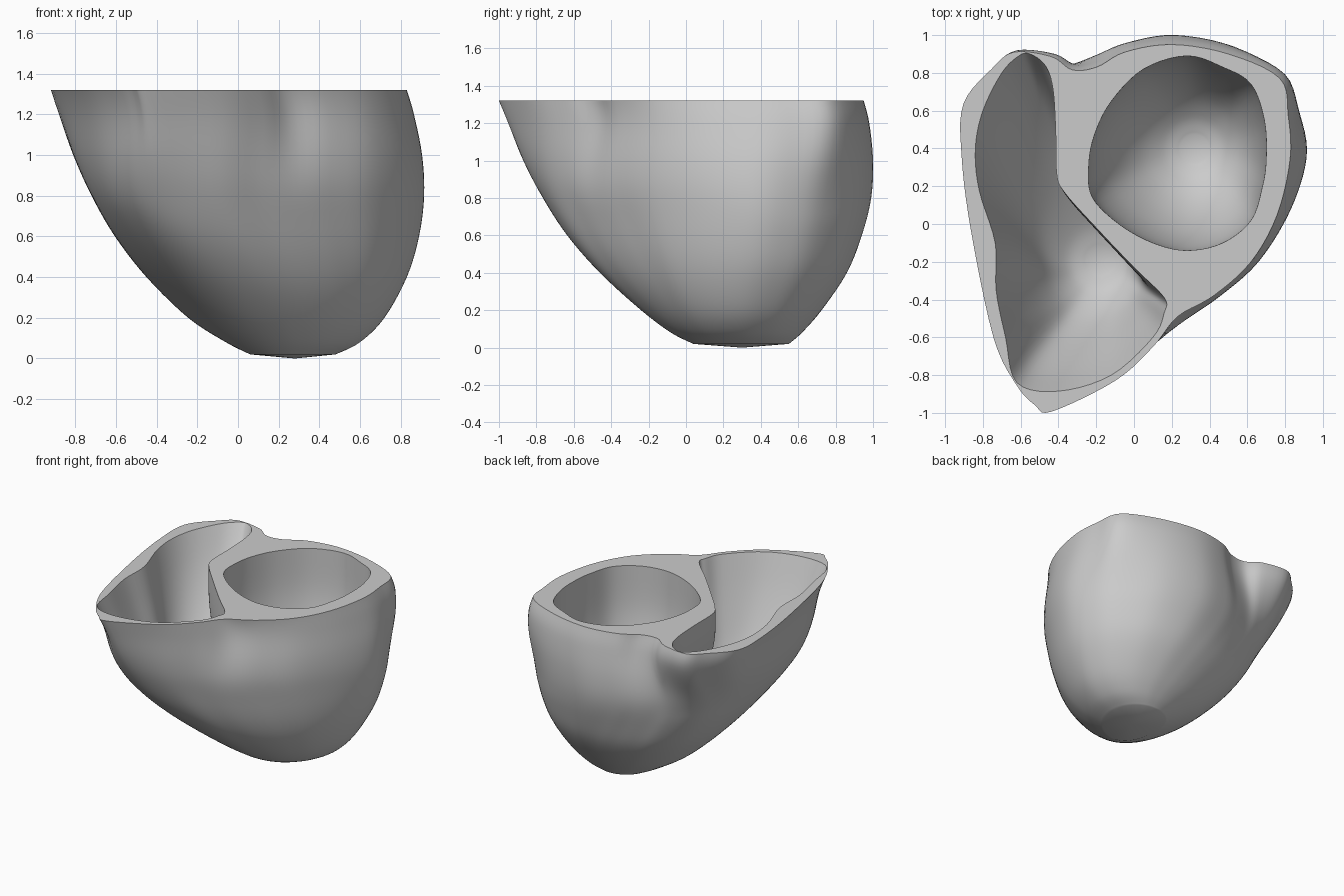
import bpy
import bmesh
from math import cos, sin, radians, tau
from mathutils import Vector

if "Cube" in bpy.data.objects:
    bpy.data.objects.remove(bpy.data.objects["Cube"])

TOP = 1.32

# Outer outline at the cut, and lower down where the body is fullest
RIM = [(.83, .35), (.82, .58), (.775, .78), (.5, .91), (.2, .96), (-.05, .92),
       (-.2, .84), (-.33, .825), (-.44, .895), (-.64, .92), (-.76, .83), (-.91, .645),
       (-.92, .37), (-.87, -.03), (-.75, -.6), (-.63, -.85), (-.53, -.96), (-.44, -.995),
       (-.1, -.83), (.1, -.65), (.23, -.49), (.42, -.38), (.62, -.2), (.76, .05)]
BELLY = [(.915, .35), (.88, .56), (.775, .74), (.53, .92), (.22, .99), (-.03, .95),
         (-.19, .89), (-.32, .83), (-.43, .78), (-.54, .7), (-.62, .6), (-.68, .44),
         (-.7, .22), (-.69, -.05), (-.645, -.35), (-.58, -.57), (-.47, -.71), (-.31, -.755),
         (-.08, -.71), (.12, -.6), (.28, -.5), (.46, -.37), (.66, -.19), (.83, .08)]

# Body extents by height: z, min x, max x, min y, max y
EXTENTS = [(TOP, -.92, .83, -1, .95), (1.2, -.88, .865, -.95, .98),
           (1, -.81, .905, -.87, 1), (.8, -.72, .915, -.765, .99),
           (.6, -.605, .89, -.635, .94), (.4, -.45, .83, -.46, .86),
           (.2, -.245, .72, -.24, .725), (.08, -.06, .6, -.08, .62),
           (.02, .06, .48, .04, .55)]

# Chamber mouths
ROUND_MOUTH = [(.7, .35), (.69, .55), (.62, .74), (.47, .83), (.28, .89), (.05, .82),
               (-.12, .65), (-.21, .47), (-.24, .3), (-.22, .14), (-.08, 0),
               (.1, -.1), (.28, -.14), (.47, -.1), (.62, .02), (.68, .2)]
LONG_MOUTH = [(-.55, .9), (-.47, .84), (-.43, .72), (-.415, .5), (-.41, .27), (-.37, .17),
              (-.2, -.02), (0, -.23), (.16, -.39), (.16, -.47), (.1, -.6), (-.12, -.8),
              (-.4, -.885), (-.62, -.84), (-.68, -.6), (-.73, -.35), (-.735, -.1),
              (-.82, .18), (-.84, .4), (-.8, .6), (-.7, .8), (-.61, .89)]

# Chamber depth profiles: z, scale of the mouth
ROUND_DEPTH = [(TOP, 1), (1, .98), (.75, .89), (.55, .74), (.4, .55), (.3, .33), (.26, .15)]
LONG_DEPTH = [(TOP, 1), (1.1, .87), (.9, .73), (.7, .57), (.55, .42), (.44, .25), (.4, .1)]


def spline(points, steps, closed):
    """Smooth curve through points of any dimension."""
    pts = [Vector(p) for p in points]
    n = len(pts)
    pick = (lambda i: pts[i % n]) if closed else (lambda i: pts[max(0, min(n - 1, i))])
    out = []
    for i in range(n if closed else n - 1):
        a, b, c, d = (pick(i + k) for k in (-1, 0, 1, 2))
        for s in range(steps):
            t = s / steps
            out.append(b + (c - a) * (t / 2)
                       + (a * 2 - b * 5 + c * 4 - d) * (t * t / 2)
                       + (b * 3 - a - c * 3 + d) * (t ** 3 / 2))
    if not closed:
        out.append(pts[-1])
    return out


def ease(t):
    t = min(1, max(0, t))
    return t * t * (3 - 2 * t)


def circle(n, radius, centre, start=0, turn=1):
    """Evenly spaced points; turn is 1 or -1 for the winding."""
    angles = [radians(start) + turn * tau * i / n for i in range(n)]
    return [Vector(centre) + Vector((cos(a), sin(a))) * radius for a in angles]


def unit_box(points):
    """Rescale an outline to fill the unit square."""
    lo = [min(p[k] for p in points) for k in (0, 1)]
    hi = [max(p[k] for p in points) for k in (0, 1)]
    return [Vector([(p[k] - lo[k]) / (hi[k] - lo[k]) for k in (0, 1)]) for p in points]


def loft(bm, rings, tip):
    """Skin stacked rings, close them at the tip, return the mouth edges."""
    rows = [[bm.verts.new(p) for p in ring] for ring in rings]
    n = len(rows[0])
    for upper, lower in zip(rows, rows[1:]):
        for i in range(n):
            j = (i + 1) % n
            bm.faces.new((upper[i], upper[j], lower[j], lower[i]))
    end = bm.verts.new(tip)
    for i in range(n):
        bm.faces.new((rows[-1][i], rows[-1][(i + 1) % n], end))
    return [bm.edges.get((rows[0][i], rows[0][(i + 1) % n])) for i in range(n)]


def body_rings():
    """Cut outline easing into the belly, then into a rounder tip."""
    rim = unit_box(spline(RIM, 5, True))
    belly = unit_box(spline(BELLY, 5, True))
    tip = circle(len(rim), .5, (.5, .5))
    for z, x0, x1, y0, y1 in spline(EXTENTS, 5, False):
        t, u = ease((TOP - z) / .6), .6 * ease((.8 - z) / .8)
        shape = unit_box([a.lerp(b, t).lerp(c, u) for a, b, c in zip(rim, belly, tip)])
        yield [(x0 + p.x * (x1 - x0), y0 + p.y * (y1 - y0), z) for p in shape]


def chamber_rings(mouth, depth, centre, start, turn):
    """Mouth outline shrinking downwards into a round bowl."""
    outline = spline(mouth, 5, True)
    c = Vector(centre)
    radius = sum((p - c).length for p in outline) / len(outline)
    bowl = circle(len(outline), radius, centre, start, turn)
    floor = depth[-1][0]
    for z, scale in spline(depth, 5, False):
        t = ((TOP - z) / (TOP - floor)) ** 3
        yield [(*(c + (p.lerp(q, t) - c) * scale), z) for p, q in zip(outline, bowl)]


# Outer body and the two hollow chambers
bm = bmesh.new()
edges = loft(bm, body_rings(), (.28, .3, 0))
edges += loft(bm, chamber_rings(ROUND_MOUTH, ROUND_DEPTH, (.32, .4), 0, 1),
              (.32, .4, .25))
edges += loft(bm, chamber_rings(LONG_MOUTH, LONG_DEPTH, (-.18, -.19), 100, -1),
              (-.18, -.19, .39))

# Flat cut face joining the three outlines
bmesh.ops.triangle_fill(bm, use_beauty=True, edges=edges, normal=(0, 0, 1))
bmesh.ops.recalc_face_normals(bm, faces=bm.faces)

mesh = bpy.data.meshes.new("heart_section")
bm.to_mesh(mesh)
bm.free()
heart = bpy.data.objects.new("heart_section", mesh)
bpy.context.collection.objects.link(heart)

# Plain grey colour
grey = bpy.data.materials.new("plain grey")
grey.use_nodes = True
colour = (.6, .6, .6, 1)
grey.diffuse_color = colour
grey.node_tree.nodes["Principled BSDF"].inputs["Base Color"].default_value = colour
mesh.materials.append(grey)

# Smooth walls with a crisp cut edge
bpy.ops.object.select_all(action='DESELECT')
heart.select_set(True)
bpy.context.view_layer.objects.active = heart
bpy.ops.object.shade_smooth_by_angle(angle=.7)
